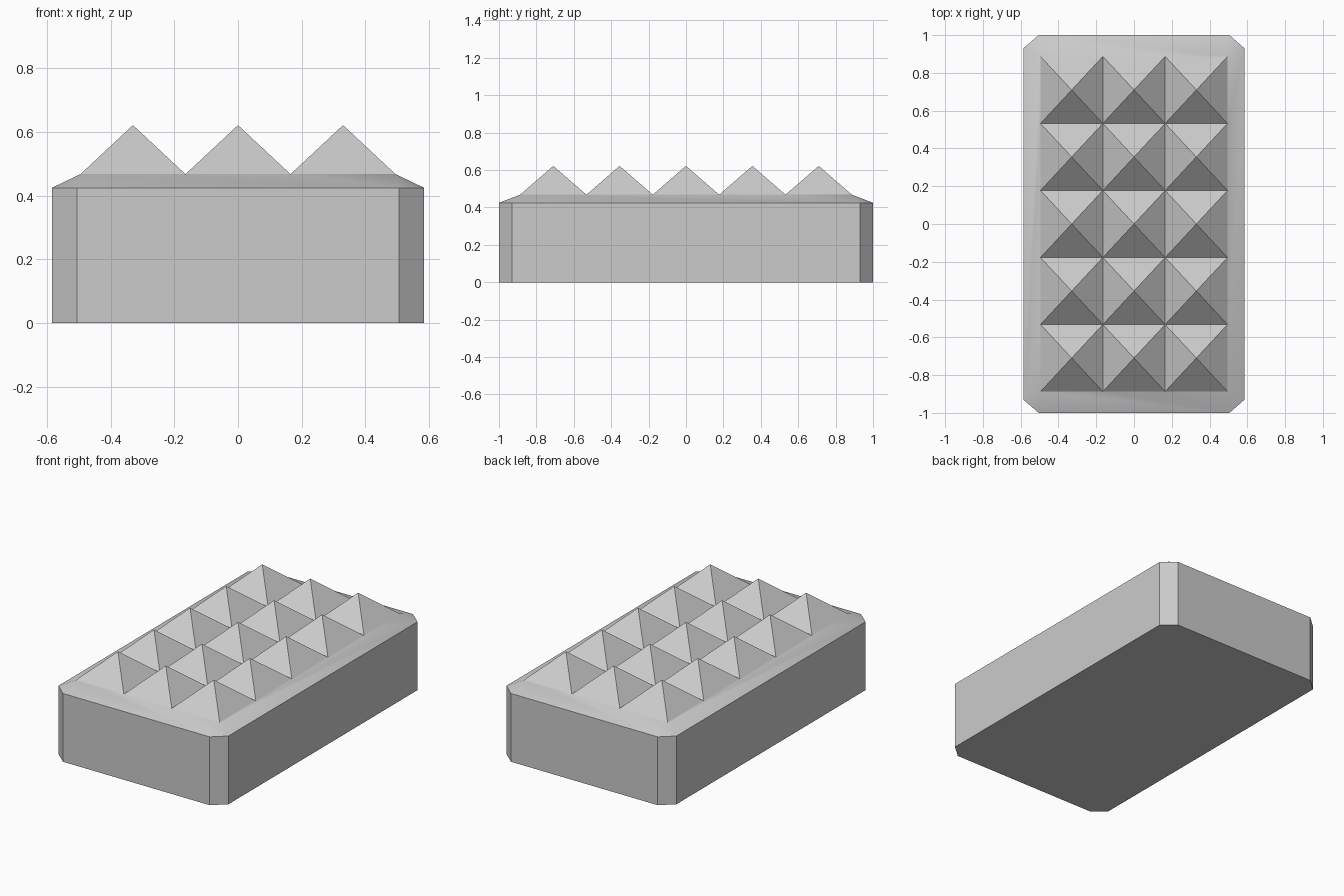
import bpy, bmesh

if "Cube" in bpy.data.objects:
    bpy.data.objects.remove(bpy.data.objects["Cube"])

HX, HY = 0.585, 1.0          # outer half size
CX, CY = 0.505, 0.93         # where the corner cuts start
GX, GY = 0.495, 0.887        # half size of the stud field
Z_WALL, Z_FIELD, Z_TIP = 0.425, 0.468, 0.622
NX, NY = 3, 5

bm = bmesh.new()

# Body: octagonal walls and underside
outline = [(-CX, -HY), (CX, -HY), (HX, -CY), (HX, CY),
           (CX, HY), (-CX, HY), (-HX, CY), (-HX, -CY)]
low = [bm.verts.new((x, y, 0)) for x, y in outline]
top = [bm.verts.new((x, y, Z_WALL)) for x, y in outline]
bm.faces.new(low[::-1])
for i in range(8):
    j = (i + 1) % 8
    bm.faces.new((low[i], low[j], top[j], top[i]))

# Stud field: grid of pyramids sharing their base corners
grid = [[bm.verts.new((-GX + 2 * GX * i / NX, -GY + 2 * GY * j / NY, Z_FIELD))
         for j in range(NY + 1)] for i in range(NX + 1)]
for i in range(NX):
    for j in range(NY):
        base = [grid[i][j], grid[i + 1][j], grid[i + 1][j + 1], grid[i][j + 1]]
        tip = bm.verts.new((-GX + 2 * GX * (i + 0.5) / NX,
                            -GY + 2 * GY * (j + 0.5) / NY, Z_TIP))
        for k in range(4):
            bm.faces.new((base[k], base[(k + 1) % 4], tip))

# Sloped rim: four sides plus four corner triangles, smooth shaded
sides = [[grid[i][0] for i in range(NX + 1)],
         grid[NX],
         [grid[i][NY] for i in range(NX, -1, -1)],
         grid[0][::-1]]
rim = []
for s, row in enumerate(sides):
    a, b, c = top[2 * s], top[2 * s + 1], top[(2 * s + 2) % 8]
    rim.append(bm.faces.new([a, b] + row[::-1]))
    rim.append(bm.faces.new((b, c, row[-1])))
for f in rim:
    f.smooth = True

# Only the edges inside the rim stay soft
for e in bm.edges:
    e.smooth = all(f.smooth for f in e.link_faces)

bmesh.ops.recalc_face_normals(bm, faces=bm.faces)
mesh = bpy.data.meshes.new("studded_block")
bm.to_mesh(mesh)
bm.free()
bpy.context.collection.objects.link(bpy.data.objects.new("studded_block", mesh))
